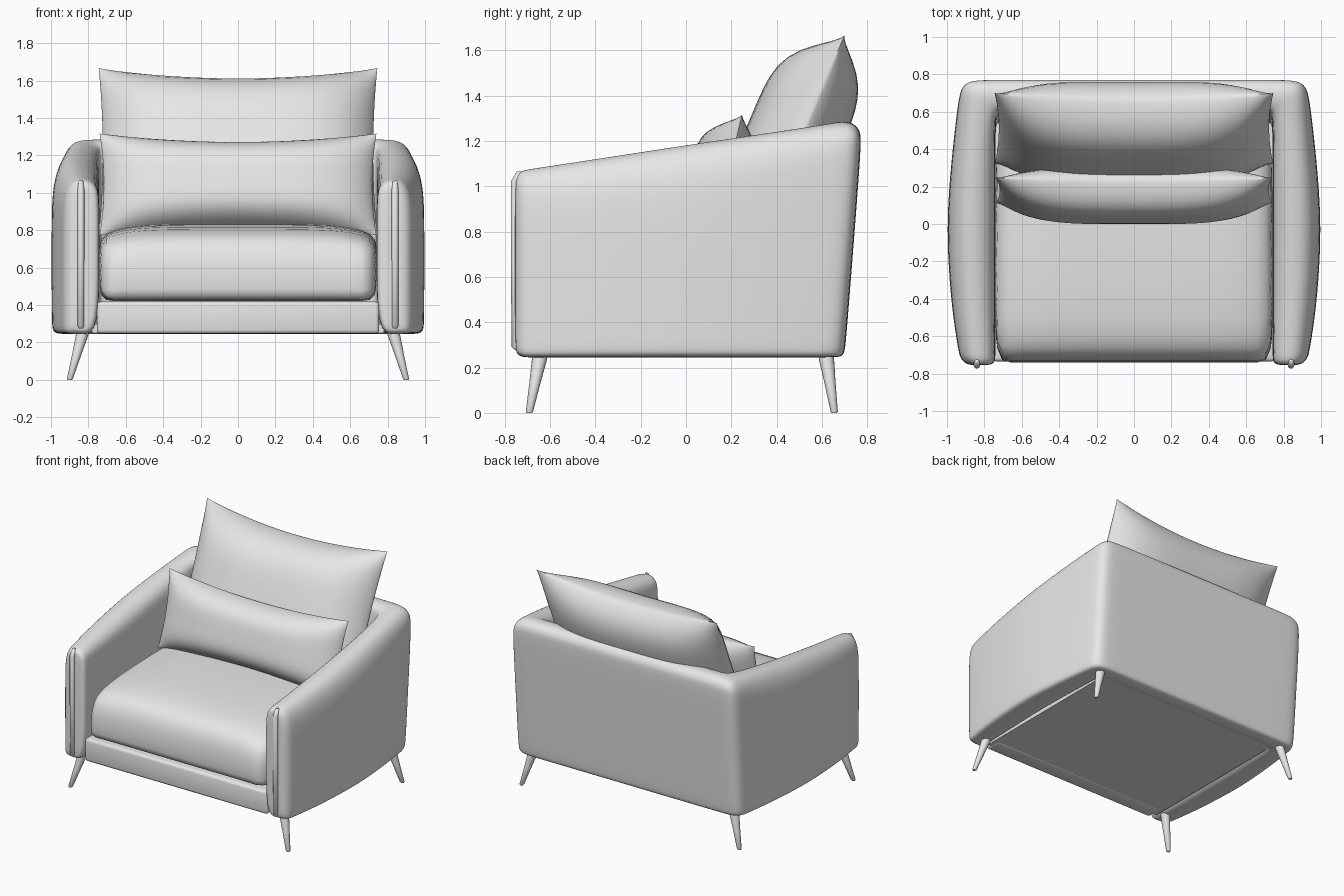
import bpy
import bmesh
from math import sin, cos, pi, radians

cube = bpy.data.objects.get("Cube")
if cube:
    bpy.data.objects.remove(cube, do_unlink=True)

GREY = (0.8, 0.8, 0.8, 1)
fabric = bpy.data.materials.new("light_grey")
fabric.use_nodes = True
fabric.diffuse_color = GREY
for node in fabric.node_tree.nodes:
    if node.type == 'BSDF_PRINCIPLED':
        node.inputs["Base Color"].default_value = GREY


def finish(name, bm, subdiv=0, mirror=False, sharp=None):
    """Turn a bmesh into a smooth shaded object."""
    bmesh.ops.recalc_face_normals(bm, faces=bm.faces)
    mesh = bpy.data.meshes.new(name)
    bm.to_mesh(mesh)
    bm.free()
    mesh.materials.append(fabric)
    mesh.shade_smooth()
    if sharp:
        mesh.set_sharp_from_angle(angle=radians(sharp))
    obj = bpy.data.objects.new(name, mesh)
    bpy.context.collection.objects.link(obj)
    if mirror:
        obj.modifiers.new("mirror", 'MIRROR').use_clip = True
    if subdiv:
        sub = obj.modifiers.new("smooth", 'SUBSURF')
        sub.levels = sub.render_levels = subdiv
    return obj


def loft(rings, caps=(True, True)):
    """Skin a list of closed rings that have equal point counts."""
    bm = bmesh.new()
    rows = [[bm.verts.new(p) for p in ring] for ring in rings]
    n = len(rows[0])
    for a, b in zip(rows, rows[1:]):
        for i in range(n):
            j = (i + 1) % n
            bm.faces.new((a[i], a[j], b[j], b[i]))
    for row, cap in zip((rows[0], rows[-1]), caps):
        if cap:
            bm.faces.new(row)
    return bm


def box(name, lo, hi, bevel):
    bm = bmesh.new()
    bmesh.ops.create_cube(bm, size=1)
    for v in bm.verts:
        v.co = [l + (c + 0.5) * (h - l) for c, l, h in zip(v.co, lo, hi)]
    if bevel:
        bmesh.ops.bevel(bm, geom=bm.edges[:], offset=bevel, segments=3,
                        profile=0.5, affect='EDGES')
    return finish(name, bm, sharp=40)


# Upholstered frame: back and arms swept as one wrap-around shell
def frame_ring(outer, inner, roll, inset=0):
    low = 0.245 + inset
    section = [(1, low), (0.5, low), (0.12, low), (0.02, low + 0.015),
               (0, low + 0.06)]
    # (across the wall, drop below the top edge)
    top = [(0, 0.24), (0.05, 0.12), (0.18, 0.04), (0.4, 0), (0.7, 0.005),
           (0.92, 0.05), (1, 0.13)]
    ring = []
    y_mid = (outer[1] + inner[1]) / 2
    z_top = min(1.30, 1.185 + 0.155 * y_mid) - inset
    section += [(0, 0.7)] + [(t, z_top - d * roll) for t, d in top] + [(1, 0.7)]
    for t, z in section:
        x = outer[0] + t * (inner[0] - outer[0])
        y = outer[1] + t * (inner[1] - outer[1])
        y += 0.078 * (z - 0.75) * max(0, min(1, y / 0.65))   # leaning back
        ring.append((x, y, z))
    return ring


stations = [((0, 0.74), (0, 0.57), 0.4), ((0.45, 0.74), (0.45, 0.57), 0.4),
            ((0.8, 0.74), (0.68, 0.57), 0.4), ((0.885, 0.735), (0.72, 0.565), 0.45),
            ((0.93, 0.70), (0.735, 0.55), 0.5), ((0.945, 0.6), (0.74, 0.5), 0.7),
            ((0.97, 0.4), (0.74, 0.38), 0.9), ((0.997, 0.1), (0.74, 0.1), 1),
            ((0.997, -0.15), (0.74, -0.15), 1), ((0.975, -0.45), (0.74, -0.45), 0.9),
            ((0.94, -0.67), (0.74, -0.67), 0.75), ((0.93, -0.715), (0.742, -0.73), 0.7)]
rings = [frame_ring(*s) for s in stations]
rings.append(frame_ring((0.905, -0.745), (0.755, -0.75), 0.7, 0.015))
rings.append(frame_ring((0.87, -0.755), (0.79, -0.755), 0.6, 0.045))
finish("frame", loft(rings, (False, True)), subdiv=2, mirror=True)

# Welt running up the front of each arm
for side, label in ((1, "left"), (-1, "right")):
    path = [(-0.72, 0.255, 0.008), (-0.752, 0.29, 0.017), (-0.755, 0.65, 0.018),
            (-0.755, 1.02, 0.018), (-0.735, 1.065, 0.012)]
    welt = [[(side * 0.84 + r * cos(a), y + r * sin(a), z)
             for a in (i * pi / 6 for i in range(12))] for y, z, r in path]
    finish(label + "_arm_welt", loft(welt))

# Base
box("bottom_panel", (-0.78, -0.68, 0.25), (0.78, 0.62, 0.3), 0)
box("front_rail", (-0.755, -0.735, 0.247), (0.755, -0.6, 0.418), 0.02)

# Crowned seat cushion with a rounded front
profile = [(-0.70, 0.42), (-0.735, 0.435), (-0.742, 0.53), (-0.735, 0.64),
           (-0.705, 0.73), (-0.63, 0.79), (-0.4, 0.82), (0, 0.835),
           (0.4, 0.83), (0.57, 0.8), (0.57, 0.42)]
seat = []
for i in range(17):
    u = i / 8 - 1
    crown = 1 - 0.16 * u ** 6
    seat.append([(0.755 * u, y, 0.42 + (z - 0.42) * crown) for y, z in profile])
finish("seat_cushion", loft(seat), subdiv=1)


# Pillows: two bulging sheets sharing one seam, with pulled-out corners
def pillow(name, width, height, front, back, centre, lean, pinch):
    bm = bmesh.new()
    nu, nv = 32, 20
    a = radians(lean)
    for depth in (front, -back):
        grid = []
        for i in range(nu + 1):
            u = -cos(pi * i / nu)
            col = []
            for j in range(nv + 1):
                v = -cos(pi * j / nv)
                x = width * u * (1 - 0.03 * (1 - v * v))
                up = height * v * (1 - pinch * (1 - u * u))
                out = depth * (max(0, 1 - u ** 4) * max(0, 1 - v ** 4)) ** 0.75
                col.append(bm.verts.new((x, centre[0] + up * sin(a) - out * cos(a),
                                         centre[1] + up * cos(a) + out * sin(a))))
            grid.append(col)
        for i in range(nu):
            for j in range(nv):
                bm.faces.new((grid[i][j], grid[i + 1][j],
                              grid[i + 1][j + 1], grid[i][j + 1]))
    bmesh.ops.remove_doubles(bm, verts=bm.verts, dist=0.0005)
    finish(name, bm, sharp=60)


pillow("back_pillow", 0.745, 0.485, 0.24, 0.18, (0.51, 1.22), 23, 0.14)
pillow("lumbar_pillow", 0.74, 0.28, 0.165, 0.10, (0.18, 1.045), 14, 0.17)

# Splayed tapered legs
for side, label in ((1, "left"), (-1, "right")):
    for end, y_top, y_foot in (("front", -0.64, -0.692), ("back", 0.615, 0.655)):
        leg = []
        for t, r in ((0, 0.012), (0.02, 0.016), (0.5, 0.025), (0.85, 0.033), (1, 0.034)):
            x = side * (0.9 - 0.075 * t)
            y = y_foot + (y_top - y_foot) * t
            leg.append([(x + r * cos(k * pi / 8), y + r * sin(k * pi / 8), 0.27 * t)
                        for k in range(16)])
        finish(label + "_" + end + "_leg", loft(leg), sharp=50)
